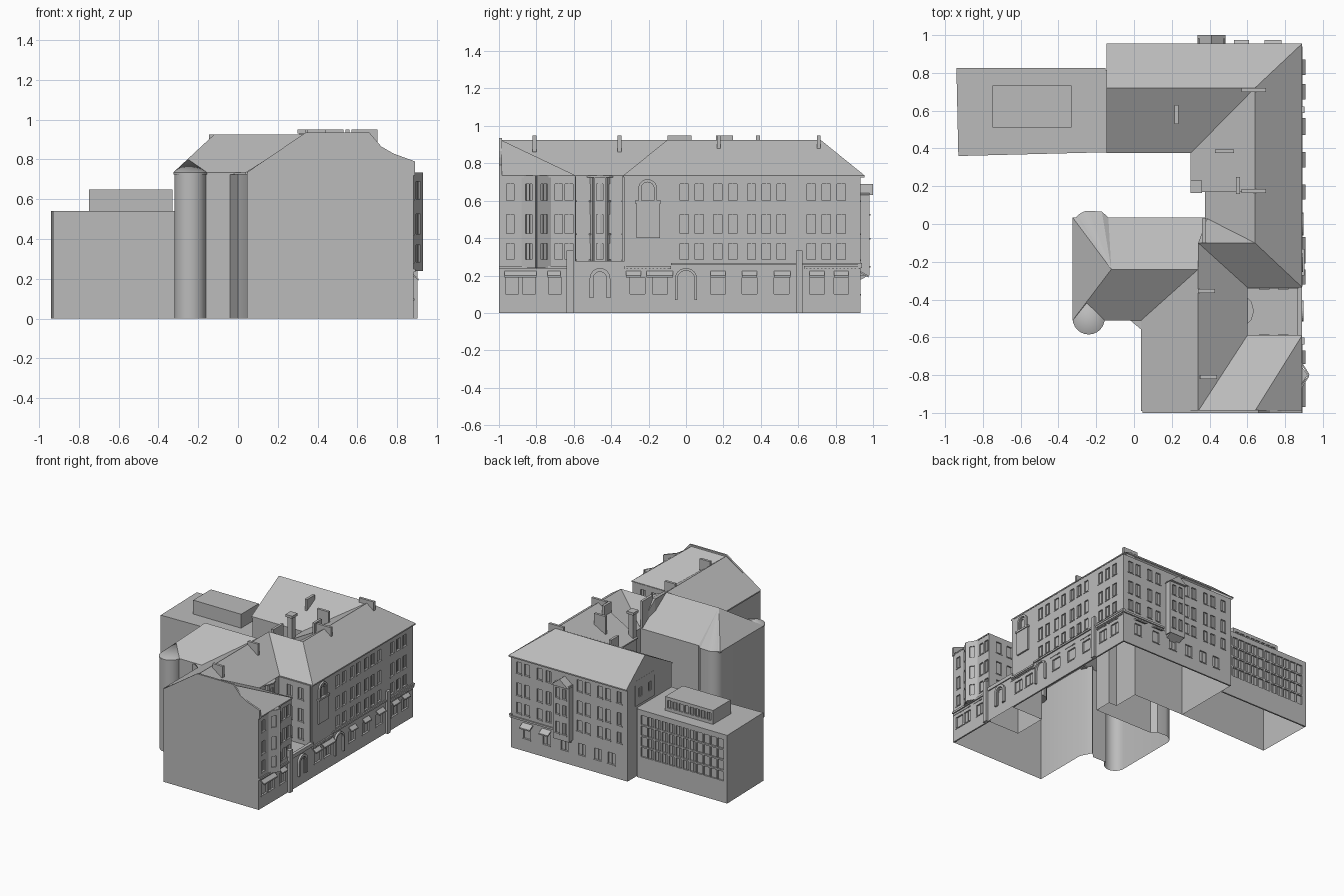
import bpy, bmesh, math
from mathutils import Vector

if "Cube" in bpy.data.objects:
    bpy.data.objects.remove(bpy.data.objects["Cube"])

stone = bpy.data.materials.new("plain grey stone")
stone.use_nodes = True
GREY = (0.5, 0.5, 0.5, 1)
stone.diffuse_color = GREY
stone.node_tree.nodes["Principled BSDF"].inputs["Base Color"].default_value = GREY


def finish(name, bm):
    mesh = bpy.data.meshes.new(name)
    bm.to_mesh(mesh)
    bm.free()
    mesh.materials.append(stone)
    ob = bpy.data.objects.new(name, mesh)
    bpy.context.collection.objects.link(ob)
    return ob


def smooth(ob):
    bpy.context.view_layer.objects.active = ob
    ob.select_set(True)
    bpy.ops.object.shade_smooth_by_angle(angle=0.5)
    ob.select_set(False)


def hull(name, points, open_below=False):
    """Convex solid around a few corner points."""
    bm = bmesh.new()
    for p in points:
        bm.verts.new(p)
    res = bmesh.ops.convex_hull(bm, input=bm.verts)
    loose = [v for v in res["geom_interior"] if isinstance(v, bmesh.types.BMVert)]
    bmesh.ops.delete(bm, geom=loose, context='VERTS')
    bmesh.ops.dissolve_limit(bm, angle_limit=0.01, verts=bm.verts, edges=bm.edges)
    bmesh.ops.recalc_face_normals(bm, faces=bm.faces)
    if open_below:
        under = [f for f in bm.faces if f.normal.z < -0.5]
        bmesh.ops.delete(bm, geom=under, context='FACES')
    return finish(name, bm)


def prism(name, outline, z0, z1):
    return hull(name, [(x, y, z) for x, y in outline for z in (z0, z1)])


def rect(x0, x1, y0, y1):
    return [(x0, y0), (x1, y0), (x1, y1), (x0, y1)]


def box(name, x0, x1, y0, y1, z0, z1):
    return prism(name, rect(x0, x1, y0, y1), z0, z1)


def shell(name, outline, height, cap):
    """Hollow walls on a counter-clockwise footprint, open below."""
    bm = bmesh.new()
    low = [bm.verts.new((x, y, 0)) for x, y in outline]
    top = [bm.verts.new((x, y, height)) for x, y in outline]
    for i in range(len(low)):
        j = (i + 1) % len(low)
        bm.faces.new((low[i], low[j], top[j], top[i]))
    if cap:
        bm.faces.new(top)
    return finish(name, bm)


def arc(cx, cy, r, start, end, n):
    steps = [math.radians(start + (end - start) * i / n) for i in range(n + 1)]
    return [(cx + r * math.cos(t), cy + r * math.sin(t)) for t in steps]


EAVE, RIDGE = 0.735, 0.925


def roof(name, outline, *ridge, height=RIDGE):
    """Pitched roof over an outline, with a thin eave edge."""
    pts = [(x, y, z) for x, y in outline for z in (EAVE - 0.01, EAVE)]
    return hull(name, pts + [(x, y, height) for x, y in ridge], True)


def wall(name, a, b, z0, z1, cols, rows, width, sills=True, depth=0.012):
    """Wall skin with window openings; cols are distances from a to b."""
    a, b = Vector(a), Vector(b)
    along = (b - a).normalized()
    out = Vector((along.y, -along.x))
    length = (b - a).length
    us = sorted([0, length] + [c + s * width / 2 for c in cols for s in (-1, 1)])
    zs = sorted([z0, z1] + [z for r in rows for z in r])
    bm = bmesh.new()
    at = lambda u, z, d=0: (*(a + along * u + out * d), z)
    grid = [[bm.verts.new(at(u, z)) for z in zs] for u in us]
    faces = []
    for i in range(len(us) - 1):
        for j in range(len(zs) - 1):
            if not (i % 2 and j % 2):
                faces.append(bm.faces.new((grid[i][j], grid[i + 1][j], grid[i + 1][j + 1], grid[i][j + 1])))
    front = bmesh.ops.extrude_face_region(bm, geom=faces, use_keep_orig=True)
    moved = [v for v in front["geom"] if isinstance(v, bmesh.types.BMVert)]
    bmesh.ops.translate(bm, verts=moved, vec=(out.x * depth, out.y * depth, 0))
    # window bars and sills
    for c in cols:
        for lo, hi in rows:
            parts = [(c - 0.002, c + 0.002, lo, hi, 0.004)]
            if sills:
                w = width / 2 + 0.005
                parts.append((c - w, c + w, lo - 0.008, lo, depth + 0.004))
            for u0, u1, q0, q1, d in parts:
                res = bmesh.ops.create_cube(bm, size=1)
                for v in res["verts"]:
                    s = v.co + Vector((0.5, 0.5, 0.5))
                    v.co = at(u0 + (u1 - u0) * s.x, q0 + (q1 - q0) * s.z, d * s.y)
    bmesh.ops.recalc_face_normals(bm, faces=bm.faces)
    return finish(name, bm)


def arch(name, x, y, z0, z1, w, t=0.014, depth=0.016):
    """Round-headed frame facing the street."""
    def curve(r):
        top = [(r * math.cos(k * math.pi / 12), z1 - w / 2 + r * math.sin(k * math.pi / 12)) for k in range(13)]
        return [(r, z0)] + top + [(-r, z0)]
    bm = bmesh.new()
    rings = [[bm.verts.new((x + d, y + u, z)) for u, z in curve(r)]
             for r, d in ((w / 2, 0), (w / 2, depth), (w / 2 - t, depth), (w / 2 - t, 0))]
    for k in range(4):
        p, q = rings[k], rings[(k + 1) % 4]
        for i in range(len(p) - 1):
            bm.faces.new((p[i], p[i + 1], q[i + 1], q[i]))
    for i in (0, -1):
        bm.faces.new([r[i] for r in rings])
    bmesh.ops.recalc_face_normals(bm, faces=bm.faces)
    return finish(name, bm)


# one hollow wall shell around the whole footprint
north_west_round = [(-0.13, 0.03), (-0.17, 0.065)] + arc(-0.24, -0.01, 0.08, 90, 180, 8)
smooth(shell("building_walls", [
    (0.045, -1), (0.87, -1), (0.87, -0.6), (0.6, -0.6), (0.6, -0.33), (0.87, -0.33), (0.87, 0.92),
    (-0.14, 0.92), (-0.14, 0.38), (0.31, 0.38), (0.31, 0.17), (0.38, 0.17), (0.38, 0.03)]
    + north_west_round + arc(-0.24, -0.5, 0.08, 180, 353, 14)
    + [(-0.04, -0.51), (0.0, -0.47), (0.045, -0.56)], EAVE, False))

# pitched roofs
roof("street_roof_south", rect(0.375, 0.89, -0.335, 0.3), (0.64, -0.1), (0.64, 0.3))
roof("street_roof_north", rect(0.3, 0.89, 0.17, 0.955), (0.64, 0.17), (0.64, 0.72))
roof("north_roof", rect(-0.145, 0.89, 0.375, 0.955), (-0.145, 0.72), (0.64, 0.72))
roof("south_roof_west_slope", [(0.038, -0.99), (0.34, -0.99), (0.34, -0.24), (0.038, -0.51)],
     (0.34, -0.99), (0.34, -0.24))
roof("south_roof_east_slope", rect(0.34, 0.6, -0.99, -0.1), (0.34, -0.99), (0.34, -0.1))
roof("link_roof", [(0.34, -0.335), (0.89, -0.335), (0.64, 0.035), (0.39, 0.035), (0.34, -0.1)],
     (0.34, -0.1), (0.64, -0.1))
roof("south_street_roof", rect(0.34, 0.89, -0.99, -0.59), (0.34, -0.99), (0.64, -0.99))
roof("west_roof", [(-0.325, -0.51), (0.06, -0.51), (0.34, -0.24), (0.39, 0.035), (-0.325, 0.035)],
     (-0.12, -0.24), (0.34, -0.24))
roof("north_west_round_roof", north_west_round + [(-0.32, -0.24)], (-0.12, -0.24))
smooth(roof("tower_roof", arc(-0.24, -0.5, 0.085, 0, 345, 23), (-0.25, -0.42), height=0.8))
prism("fillet_eave", [(-0.02, -0.51), (0.015, -0.525), (0.04, -0.56), (0.06, -0.5)], 0.725, EAVE)

# gable walls
south_profile = [(0.045, 0.735), (0.34, 0.935), (0.66, 0.935), (0.72, 0.865), (0.78, 0.83), (0.89, 0.79)]
for (xa, za), (xb, zb) in zip(south_profile, south_profile[1:]):
    hull("south_fire_wall", [(x, y, z) for x, t in ((xa, za), (xb, zb)) for y in (-1, -0.985) for z in (0.72, t)])
wall("west_gable_windows", (-0.14, 0.84), (-0.14, 0.6), 0.56, 0.76, [0.06, 0.18], [(0.62, 0.69)], 0.04, False, 0.006)

# flat-roofed annex with a gridded north front
shell("annex", [(-0.93, 0.36), (-0.14, 0.38), (-0.14, 0.815), (-0.94, 0.815)], 0.54, True)
wall("annex_windows", (-0.15, 0.815), (-0.94, 0.815), 0, 0.54, [0.06 + 0.061 * i for i in range(12)],
     [(0.17 + 0.085 * i, 0.243 + 0.085 * i) for i in range(4)], 0.05, False)
box("annex_penthouse", -0.75, -0.33, 0.51, 0.72, 0.54, 0.65)
wall("penthouse_windows", (-0.33, 0.72), (-0.75, 0.72), 0.54, 0.65,
     [0.04 + 0.049 * i for i in range(8)], [(0.565, 0.625)], 0.036, False)

# street and north facades
FLOORS = [(0.285, 0.37), (0.425, 0.525), (0.6, 0.69)]
SHOP = [(0.1, 0.19)]
wall("street_upper_wall", (0.87, -0.33), (0.87, 0.932), 0.25, 0.73,
     [0.32, 0.4, 0.5, 0.58, 0.68, 0.76, 0.84, 1.0, 1.08, 1.16], FLOORS, 0.045)
wall("street_shop_wall", (0.87, -0.33), (0.87, 0.932), 0, 0.25,
     [0.07, 0.19, 0.5, 0.67, 0.84, 1.03, 1.16], SHOP, 0.08)
wall("south_street_upper_wall", (0.87, -1), (0.87, -0.59), 0.25, 0.73, [0.06, 0.32, 0.375], FLOORS, 0.042)
wall("south_street_shop_wall", (0.87, -1), (0.87, -0.59), 0, 0.25, [0.07, 0.16, 0.3], SHOP, 0.07)
wall("north_upper_wall", (0.882, 0.92), (-0.14, 0.92), 0.25, 0.73,
     [0.07, 0.14, 0.25, 0.33, 0.6, 0.67, 0.78, 0.85, 0.95], FLOORS, 0.042)
wall("north_lower_wall", (0.882, 0.92), (-0.14, 0.92), 0, 0.25,
     [0.14, 0.31, 0.47, 0.62, 0.76, 0.88], SHOP, 0.06)
box("north_cornice", 0.5, 0.89, 0.92, 0.942, 0.24, 0.255)
box("street_cornice", 0.87, 0.892, -0.08, 0.94, 0.255, 0.268)
box("south_street_cornice", 0.87, 0.892, -1, -0.62, 0.235, 0.25)

# entrance court with rounded bay
shell("entrance_block", rect(0.6, 0.882, -0.6, -0.33), 0.25, True)
box("entrance_parapet", 0.865, 0.89, -0.6, -0.32, 0.25, 0.278)
prism("court_bay", arc(0.54, -0.46, 0.075, 0, 330, 11), 0.25, 0.73)
wall("court_north_wall", (0.6, -0.33), (0.87, -0.33), 0.25, 0.73, [0.09, 0.19], FLOORS, 0.045)
wall("court_south_wall", (0.87, -0.6), (0.6, -0.6), 0.25, 0.73, [0.08, 0.18], FLOORS, 0.045)
bay = arc(0.54, -0.46, 0.075, -75, 75, 3)
for p, q in zip(bay, bay[1:]):
    wall("court_bay_windows", p, q, 0.25, 0.73, [0.031], FLOORS, 0.036)
prism("court_bay_roof", arc(0.54, -0.46, 0.095, 0, 330, 11), 0.725, EAVE)
arch("entrance_arch", 0.882, -0.46, 0.08, 0.24, 0.11, 0.02)
arch("entrance_door", 0.882, -0.46, 0.08, 0.215, 0.065, 0.01, 0.008)
arch("carriage_gate", 0.882, 0.0, 0.07, 0.24, 0.12)

# street balcony bay with arched window
box("balcony_bay", 0.87, 0.895, -0.265, -0.14, 0.4, 0.59)
box("balcony_ledge", 0.87, 0.902, -0.272, -0.133, 0.585, 0.6)
arch("arched_window_frame", 0.88, -0.205, 0.6, 0.715, 0.1, 0.016)
arch("arched_window_inner", 0.88, -0.205, 0.6, 0.69, 0.06, 0.01, 0.01)

# pointed oriel on the street and gabled oriel on the north side
prism("pointed_oriel", [(0.87, -0.87), (0.92, -0.8), (0.87, -0.73)], 0.24, EAVE)
for p, q in (((0.875, -0.875), (0.922, -0.8)), ((0.922, -0.8), (0.875, -0.725))):
    wall("pointed_oriel_windows", p, q, 0.24, EAVE, [0.045], FLOORS, 0.04, False, 0.008)
box("north_oriel", 0.34, 0.48, 0.92, 0.97, 0.2, 0.64)
wall("north_oriel_windows", (0.48, 0.97), (0.34, 0.97), 0.2, 0.64, [0.04, 0.1],
     [(0.25, 0.34), (0.4, 0.48), (0.53, 0.61)], 0.035)
hull("north_oriel_roof", [(x, y, z) for x, z in ((0.335, 0.63), (0.485, 0.63), (0.41, 0.69)) for y in (0.92, 1.0)])
hull("north_oriel_corbel", [(x, y, z) for x in (0.35, 0.47) for y, z in ((0.92, 0.17), (0.92, 0.2), (0.975, 0.2))])

# awnings
for y0, y1 in ((-0.97, -0.8), (-0.74, -0.67), (-0.32, -0.24), (-0.21, -0.07), (0.13, 0.21),
               (0.3, 0.38), (0.47, 0.56), (0.66, 0.74), (0.79, 0.87)):
    hull("street_awning", [(x, y, z) for y in (y0, y1) for x, z in ((0.88, 0.225), (0.88, 0.215), (0.908, 0.19), (0.908, 0.2))])
for x0, x1 in ((0.53, 0.61), (0.69, 0.78)):
    hull("north_awning", [(x, y, z) for x in (x0, x1) for y, z in ((0.93, 0.225), (0.93, 0.215), (0.975, 0.19), (0.975, 0.2))])

# scalloped trim and pilasters
for start, end in ((-0.33, -0.08), (0.63, 0.93)):
    box("trim_band", 0.88, 0.893, start, end, 0.236, 0.25)
    for i in range(int((end - start) / 0.02)):
        y = start + 0.02 * i
        box("trim_tooth", 0.88, 0.89, y, y + 0.011, 0.225, 0.236)
for y in (-0.62, 0.605):
    box("street_pilaster", 0.87, 0.902, y - 0.018, y + 0.018, 0, 0.335)

# chimneys
for x0, x1, y0, y1, z0, z1 in ((0.57, 0.7, 0.7, 0.72, 0.87, 0.95), (0.215, 0.235, 0.53, 0.63, 0.8, 0.91),
                               (0.43, 0.53, 0.375, 0.395, 0.79, 0.95), (0.54, 0.56, 0.16, 0.25, 0.85, 0.95),
                               (0.57, 0.7, 0.165, 0.185, 0.87, 0.95), (0.36, 0.38, -0.1, 0.03, 0.73, 0.95),
                               (0.34, 0.43, -0.365, -0.345, 0.86, 0.95), (0.35, 0.44, -0.82, -0.8, 0.86, 0.95)):
    box("chimney", x0, x1, y0, y1, z0, z1)
box("chimney_tower", 0.31, 0.35, 0.175, 0.22, 0.6, 0.93)
box("chimney_tower_cap", 0.3, 0.36, 0.165, 0.23, 0.93, 0.95)
